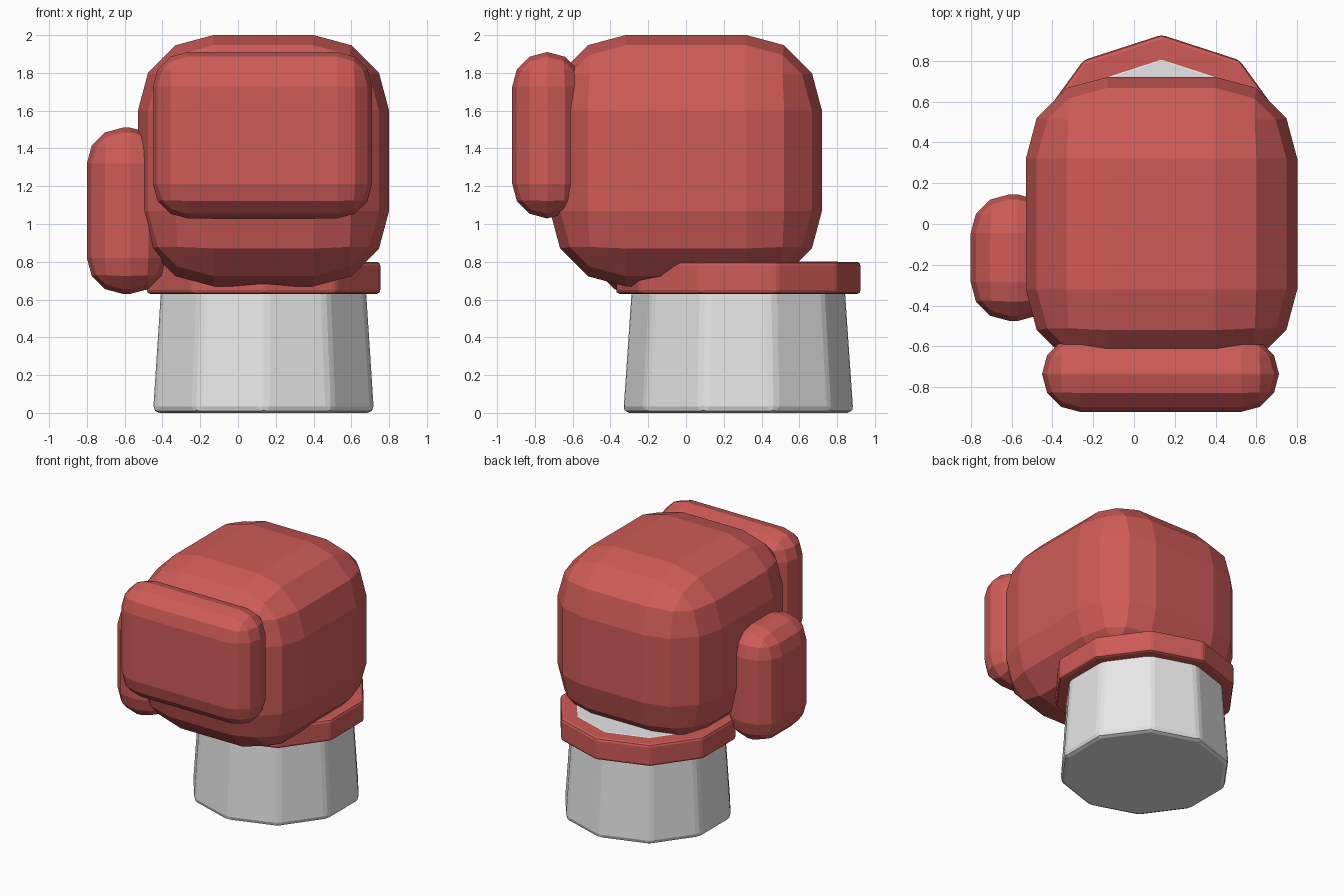
import bpy

cube = bpy.data.objects.get("Cube")
if cube:
    bpy.data.objects.remove(cube, do_unlink=True)


def make_material(name, colour):
    mat = bpy.data.materials.new(name)
    mat.use_nodes = True
    mat.diffuse_color = (*colour, 1)
    mat.node_tree.nodes["Principled BSDF"].inputs["Base Color"].default_value = (*colour, 1)
    return mat


red = make_material("red leather", (0.62, 0.105, 0.097))
grey = make_material("light grey", (0.8, 0.8, 0.8))


def finish(name, mat, bevel, segments):
    """Name and colour the active object, then round its edges."""
    obj = bpy.context.object
    obj.name = name
    obj.data.materials.append(mat)
    bpy.ops.object.transform_apply(location=False, rotation=False, scale=True)
    mod = obj.modifiers.new("Rounding", 'BEVEL')
    mod.width = bevel
    mod.segments = segments
    mod.limit_method = 'ANGLE'
    bpy.ops.object.modifier_apply(modifier=mod.name)
    bpy.ops.object.shade_flat()
    return obj


def rounded_box(name, centre, size, bevel):
    bpy.ops.mesh.primitive_cube_add(size=1, location=centre)
    bpy.context.object.scale = size
    return finish(name, red, bevel, 3)


def ten_sided(name, mat, r_bottom, r_top, z0, z1, bevel):
    bpy.ops.mesh.primitive_cone_add(vertices=10, radius1=r_bottom, radius2=r_top,
                                    depth=z1 - z0, location=(0.135, 0.277, (z0 + z1) / 2))
    return finish(name, mat, bevel, 2)


# Padded hand parts
rounded_box("fist", (0.135, 0, 1.335), (1.33, 1.44, 1.33), 0.4)
rounded_box("finger_pad", (0.13, -0.735, 1.47), (1.16, 0.37, 0.88), 0.183)
rounded_box("thumb", (-0.59, -0.165, 1.07), (0.42, 0.62, 0.88), 0.19)

# Wrist
ten_sided("cuff", red, 0.65, 0.65, 0.63, 0.8, 0.02)
ten_sided("wrist_sleeve", grey, 0.615, 0.56, 0, 0.802, 0.035)
